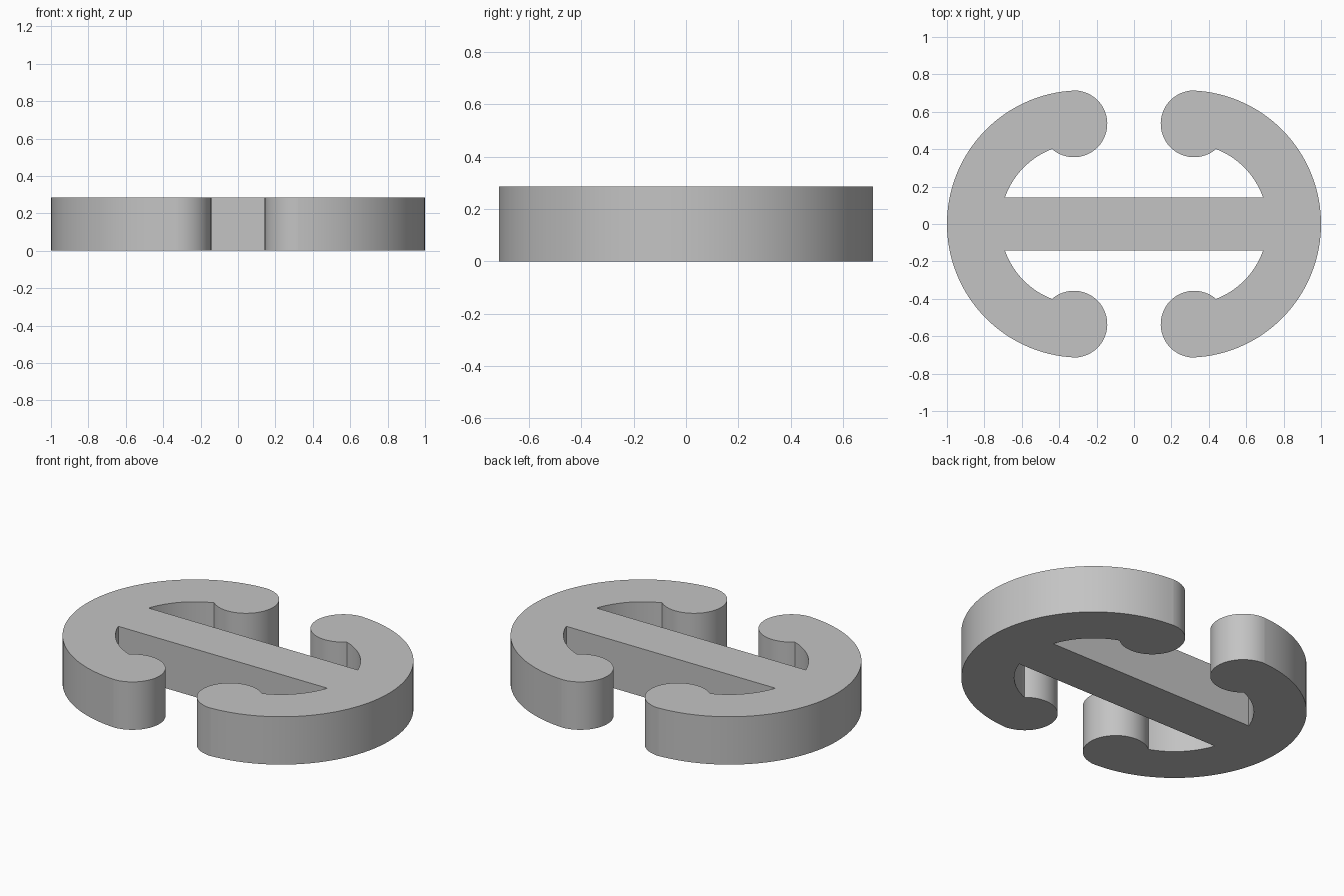
import bpy, bmesh
from math import radians, sin, cos

cube = bpy.data.objects.get("Cube")
if cube:
    bpy.data.objects.remove(cube, do_unlink=True)

UNIT = 1 / 7      # the design sits on a seven-unit half width
HEIGHT = 2


def arc(cx, cy, r, start, end, steps):
    """Points along an arc, angles in degrees."""
    angles = [radians(start + (end - start) * i / steps) for i in range(steps + 1)]
    return [(cx + r * cos(a), cy + r * sin(a)) for a in angles]


# Quarter outline: outer rim, rounded hook end, inner rim, then the crossbar edge
quarter = (arc(2, 0, 5, 0, 87.13, 32)
           + arc(2.25, 3.75, 1.25, 90, 310.8, 40)
           + arc(2, 0, 3, 69.17, 19.47, 18))

# Mirror the quarter into one closed outline
half = quarter + [(-x, y) for x, y in reversed(quarter)]
outline = half + [(x, -y) for x, y in reversed(half[1:-1])]

# Extrude the outline into a solid plate
bm = bmesh.new()
base = bm.faces.new([bm.verts.new((x * UNIT, y * UNIT, 0)) for x, y in outline])
top = bmesh.ops.extrude_face_region(bm, geom=[base], use_keep_orig=True)["geom"]
bmesh.ops.translate(bm, vec=(0, 0, HEIGHT * UNIT),
                    verts=[g for g in top if isinstance(g, bmesh.types.BMVert)])
bmesh.ops.recalc_face_normals(bm, faces=bm.faces)
mesh = bpy.data.meshes.new("hooked_plate")
bm.to_mesh(mesh)
bm.free()

plate = bpy.data.objects.new("hooked_plate", mesh)
bpy.context.collection.objects.link(plate)

# Plain grey finish
grey = bpy.data.materials.new("plain_grey")
grey.use_nodes = True
colour = (0.55, 0.55, 0.55, 1)
grey.diffuse_color = colour
grey.node_tree.nodes["Principled BSDF"].inputs["Base Color"].default_value = colour
mesh.materials.append(grey)

# Smooth curved walls, crisp rims
bpy.ops.object.select_all(action="DESELECT")
plate.select_set(True)
bpy.context.view_layer.objects.active = plate
bpy.ops.object.shade_smooth_by_angle(angle=radians(30))
